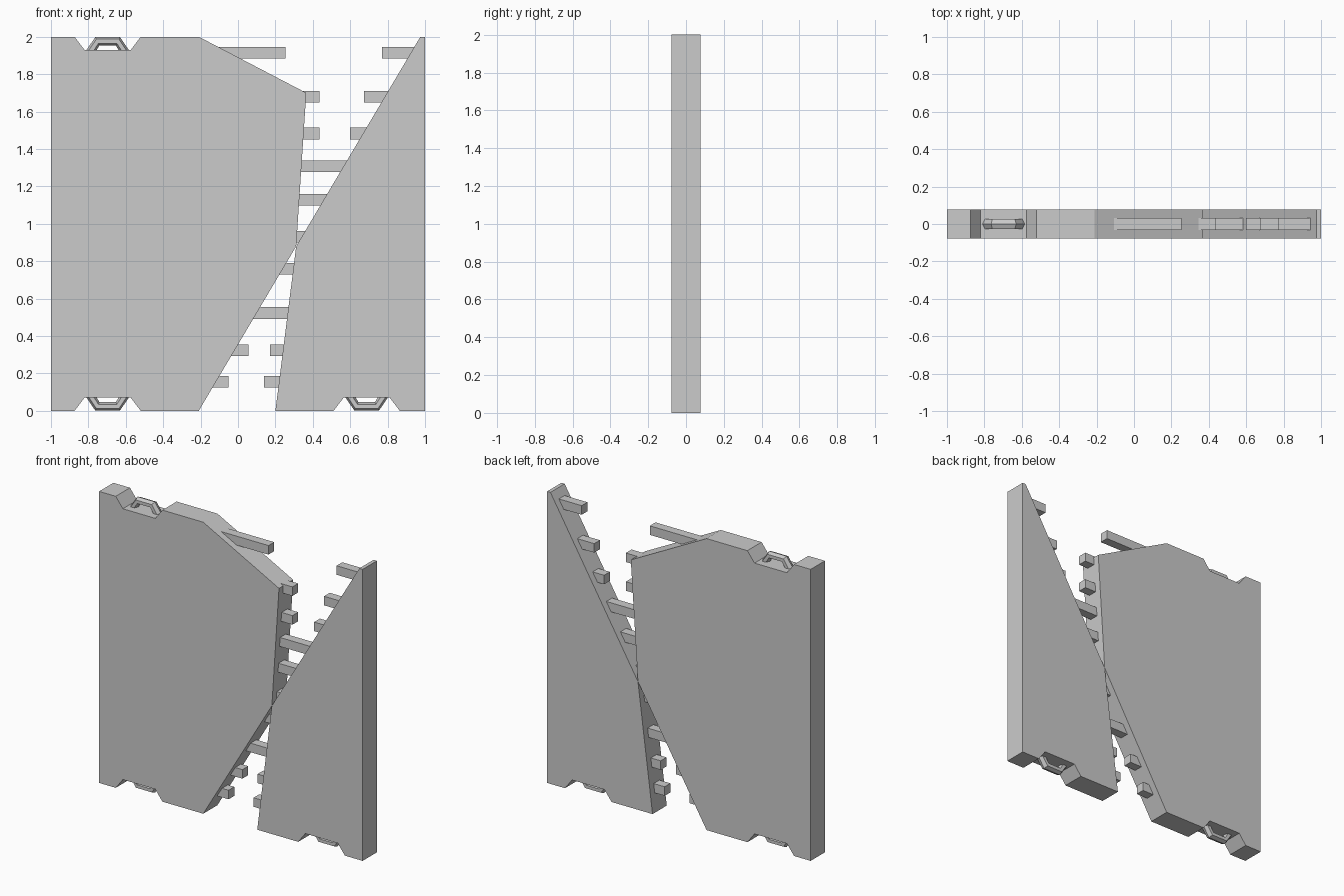
import bpy, bmesh

if "Cube" in bpy.data.objects:
    bpy.data.objects.remove(bpy.data.objects["Cube"])

HALF = 0.077   # half wall thickness


def make_object(name, bm):
    bmesh.ops.recalc_face_normals(bm, faces=bm.faces)
    mesh = bpy.data.meshes.new(name)
    bm.to_mesh(mesh)
    bm.free()
    ob = bpy.data.objects.new(name, mesh)
    bpy.context.collection.objects.link(ob)
    return ob


def slab(name, outline, half):
    bm = bmesh.new()
    front = [bm.verts.new((x, -half, z)) for x, z in outline]
    back = [bm.verts.new((x, half, z)) for x, z in outline]
    bm.faces.new(front)
    bm.faces.new(back[::-1])
    n = len(outline)
    for i in range(n):
        j = (i + 1) % n
        bm.faces.new((front[i], back[i], back[j], front[j]))
    return make_object(name, bm)


def notch(cx, base, up):
    """Trapezoid recess along the edge, listed left to right."""
    return [(cx + dx, base + up * dz) for dx, dz in
            ((-0.177, 0), (-0.123, 0.071), (0.123, 0.071), (0.177, 0))]


def handle(name, cx, base, up):
    """Bent hexagonal bar standing in a notch."""
    section = [(0.022, 0), (0.011, 0.026), (-0.011, 0.026),
               (-0.022, 0), (-0.011, -0.026), (0.011, -0.026)]
    bm = bmesh.new()
    rings = []
    for side, shoulder in ((-1, 0), (-1, 1), (1, 1), (1, 0)):
        ring = []
        for n, y in section:
            x = 0.055 + 0.51 * n if shoulder else 0.086 + 1.24 * n
            z = 0.047 + n if shoulder else 0
            ring.append(bm.verts.new((cx + side * x, y, base + up * z)))
        rings.append(ring)
    for a, b in zip(rings, rings[1:]):
        for i in range(6):
            j = (i + 1) % 6
            bm.faces.new((a[i], a[j], b[j], b[i]))
    bm.faces.new(rings[0])
    bm.faces.new(rings[-1])
    return make_object(name, bm)


# Broken wall halves
slab("left_wall",
     [(-1, 0)] + notch(-0.697, 0, 1) +
     [(-0.21, 0), (0.311, 0.88), (0.365, 1.70), (-0.21, 2)] +
     notch(-0.697, 2, -1)[::-1] + [(-1, 2)], HALF)
slab("right_wall",
     [(0.20, 0)] + notch(0.688, 0, 1) +
     [(1, 0), (1, 2), (0.975, 2), (0.311, 0.88)], HALF)

# Lifting handles
handle("top_left_handle", -0.697, 1.929, 1)
handle("bottom_left_handle", -0.697, 0.071, -1)
handle("bottom_right_handle", 0.688, 0.071, -1)

# Reinforcing bars: snapped stubs and bars still bridging the crack
bars = [(-0.15, 0.253, 1.915), (0.77, 0.95, 1.915),
        (0.32, 0.435, 1.68), (0.675, 0.84, 1.68),
        (0.30, 0.435, 1.483), (0.60, 0.73, 1.483),
        (0.30, 0.62, 1.308), (0.29, 0.52, 1.128),
        (0.28, 0.39, 0.93), (0.19, 0.34, 0.76),
        (0.04, 0.30, 0.523),
        (-0.07, 0.055, 0.325), (0.17, 0.28, 0.325),
        (-0.17, -0.05, 0.155), (0.14, 0.26, 0.155)]
for i, (x0, x1, z) in enumerate(bars):
    slab(f"reinforcing_bar_{i + 1}",
         [(x0, z - 0.031), (x1, z - 0.031), (x1, z + 0.031), (x0, z + 0.031)],
         0.031)
